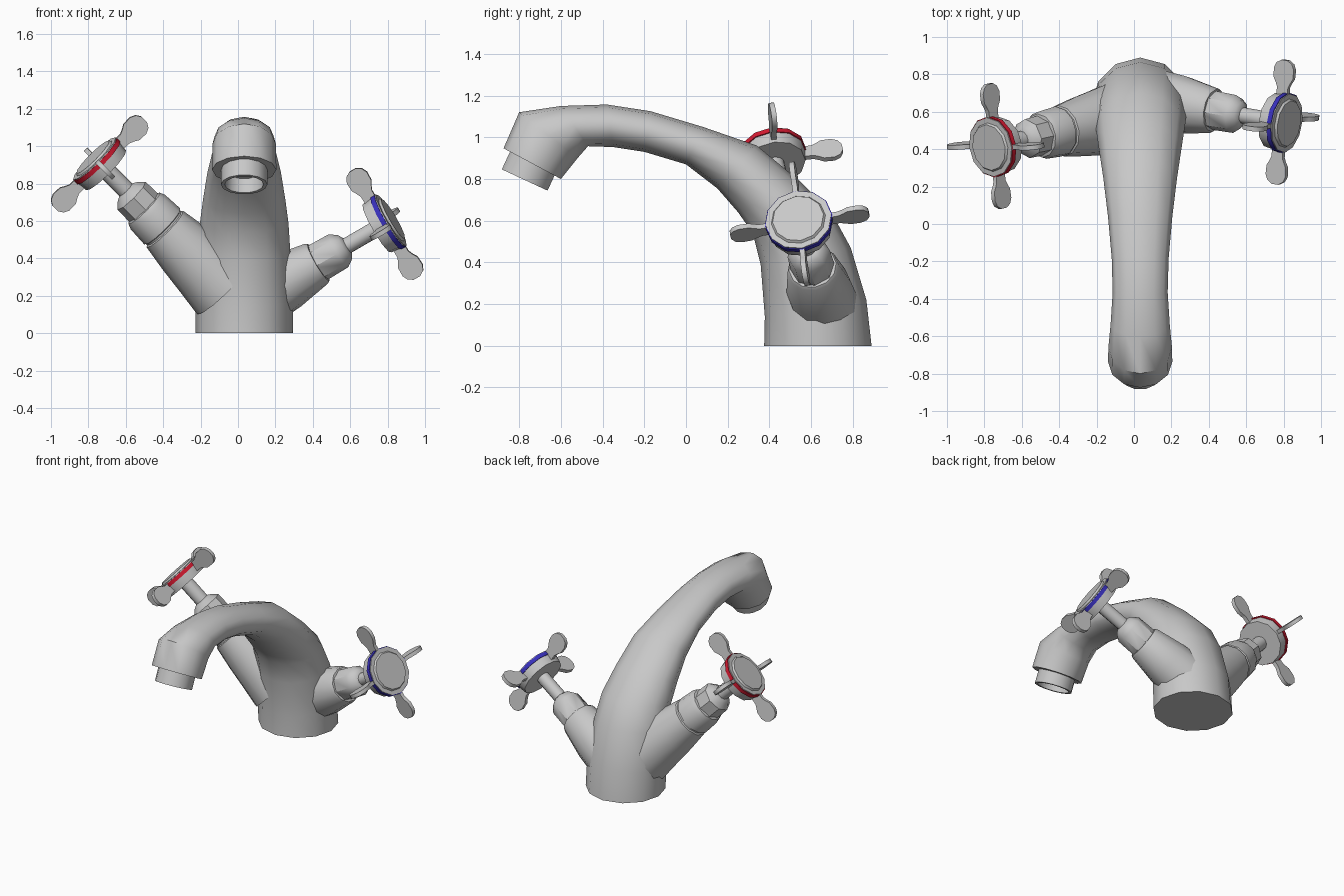
import bpy, bmesh
from math import sin, cos, pi, radians
from mathutils import Vector

old = bpy.data.objects.get("Cube")
if old:
    bpy.data.objects.remove(old)


def material(name, rgb):
    m = bpy.data.materials.new(name)
    m.use_nodes = True
    m.diffuse_color = (*rgb, 1)
    m.node_tree.nodes["Principled BSDF"].inputs["Base Color"].default_value = (*rgb, 1)
    return m


CHROME = material("chrome_grey", (0.58, 0.58, 0.58))
RED = material("hot_red", (0.65, 0.01, 0.03))
BLUE = material("cold_blue", (0.04, 0.03, 0.5))


def finish(name, bm, mat, angle=38):
    bmesh.ops.recalc_face_normals(bm, faces=bm.faces)
    mesh = bpy.data.meshes.new(name)
    bm.to_mesh(mesh)
    bm.free()
    mesh.materials.append(mat)
    ob = bpy.data.objects.new(name, mesh)
    bpy.context.collection.objects.link(ob)
    bpy.ops.object.select_all(action="DESELECT")
    ob.select_set(True)
    bpy.context.view_layer.objects.active = ob
    bpy.ops.object.shade_smooth_by_angle(angle=radians(angle))
    return ob


def loft(name, rings, mat, angle=38):
    """Skin a list of point rings and cap both ends."""
    bm = bmesh.new()
    loops = [[bm.verts.new(p) for p in ring] for ring in rings]
    n = len(loops[0])
    for a, b in zip(loops, loops[1:]):
        for i in range(n):
            j = (i + 1) % n
            bm.faces.new((a[i], a[j], b[j], b[i]))
    bm.faces.new(loops[0])
    bm.faces.new(loops[-1])
    return finish(name, bm, mat, angle)


def lathe(name, profile, origin, axis, side, mat, n=12, angle=38):
    """Turn (distance along axis, radius) pairs about an axis."""
    other = axis.cross(side)
    turns = [2 * pi * i / n for i in range(n)]
    rings = [[origin + axis * t + (side * cos(a) + other * sin(a)) * r for a in turns]
             for t, r in profile]
    return loft(name, rings, mat, angle)


# Curved spout body: underside (y, z), upper side (y, z), half width
CX = 0.033
sections = [
    ((.375, 0), (.89, 0), .26), ((.378, .14), (.865, .22), .26),
    ((.358, .39), (.79, .47), .247), ((.32, .54), (.70, .635), .237),
    ((.25, .64), (.545, .79), .22), ((.15, .755), (.34, .96), .197),
    ((.0, .87), (.08, 1.05), .172), ((-.2, .93), (-.17, 1.125), .152),
    ((-.35, .953), (-.38, 1.157), .147), ((-.47, .957), (-.6, 1.15), .158),
    ((-.52, .9), (-.8, 1.12), .17), ((-.6, .8), (-.875, .947), .172),
]
rings = []
for low, top, width in sections:
    low, top = Vector((CX, *low)), Vector((CX, *top))
    mid, half = (low + top) / 2, (top - low) / 2
    rings.append([mid + half * cos(a) + Vector((width * sin(a), 0, 0))
                  for a in (2 * pi * i / 12 for i in range(12))])
loft("spout_body", rings, CHROME, 48)

# Hollow nozzle under the spout tip
lathe("nozzle", [(-.03, .124), (.086, .124), (.086, .104), (0, .1)],
      Vector((CX, -.7375, .873)), Vector((0, -.42, -.906)).normalized(),
      Vector((1, 0, 0)), CHROME, 14)


def blade(name, centre, axis, out):
    """Flat paddle: narrow neck widening to a rounded tip."""
    thin = axis.cross(out) * .0125
    half = [(.1, .034), (.19, .034), (.215, .045), (.24, .06),
            (.29, .062), (.32, .048), (.337, .02)]
    outline = half + [(r, -w) for r, w in reversed(half)]
    loft(name, [[centre + out * r + axis * w + thin * s for r, w in outline]
                for s in (-1, 1)], CHROME)


def tap(name, centre, axis, side, arm, stem, nut, colour):
    axis = Vector(axis).normalized()
    centre, side = Vector(centre), Vector(side)
    side = (side - axis * side.dot(axis)).normalized()
    up = axis.cross(side)

    def turned(part, profile, mat=CHROME, n=12):
        lathe(name + part, profile, centre, axis, side, mat, n)

    turned("_arm", arm)
    turned("_nut", nut, n=8)
    turned("_stem", stem)
    # Round hub with raised cap and coloured band
    turned("_hub", [(-.05, .15), (.012, .16), (.04, .16), (.04, .132),
                    (.052, .124), (.052, .01)])
    turned("_band", [(.008, .15), (.008, .165), (.034, .165), (.034, .15)], colour)
    for i, out in enumerate((side, up, -side, -up)):
        blade(f"{name}_blade_{i + 1}", centre, axis, out)


# Hot tap on the model's right, its arm flaring into the body
tap("hot_tap", (-.74, .417, .906), (-.69, -.16, .69), (-.075, .668, .08),
    [(-.95, .2), (-.8, .18), (-.65, .162), (-.5, .138), (-.495, .128),
     (-.485, .128), (-.48, .136), (-.37, .13), (-.34, .118), (-.335, .1)],
    [(-.3, .048), (-.04, .048)],
    [(-.36, .108), (-.245, .106), (-.215, .075), (-.2, .05)], RED)

# Cold tap on the model's left, set lower
tap("cold_tap", (.785, .545, .585), (.86, -.15, .5), (.016, .685, .09),
    [(-.8, .17), (-.62, .158), (-.43, .124), (-.415, .115), (-.415, .08)],
    [(-.35, .044), (-.04, .044)],
    [(-.44, .106), (-.29, .103), (-.25, .075), (-.235, .05)], BLUE)
